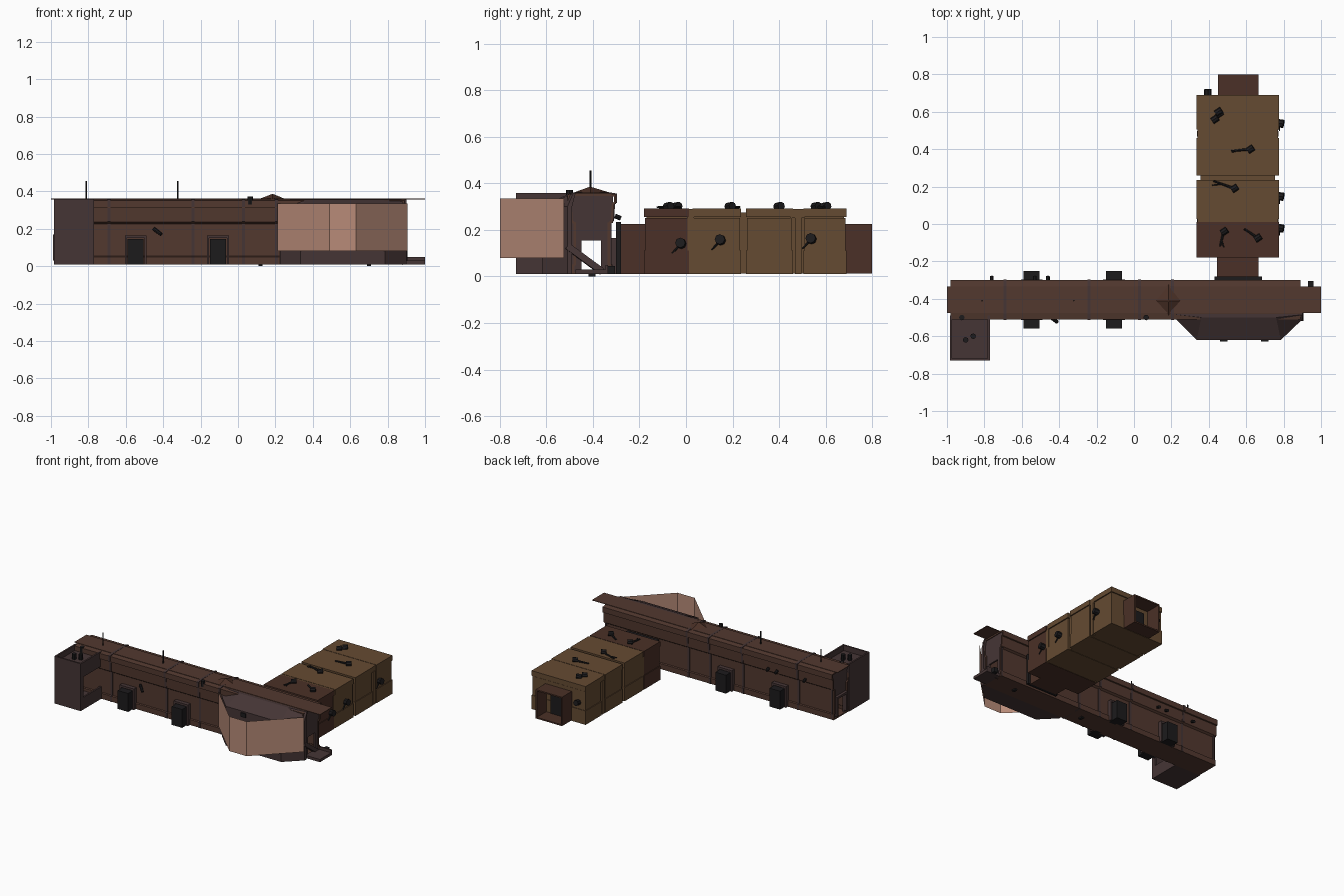
import bpy, bmesh, math, random
from mathutils import Vector
random.seed(4)

def mat(name, c):
    m = bpy.data.materials.new(name)
    m.diffuse_color = (*c, 1)
    return m

RUST = mat("rust", (0.085, 0.04, 0.028))
WALL = mat("wall", (0.06, 0.036, 0.036))
GOLD = mat("ochre", (0.13, 0.07, 0.032))
BROWN = mat("brown", (0.07, 0.03, 0.02))
DARK = mat("dark", (0.012, 0.011, 0.012))
PINK = mat("salmon", (0.48, 0.26, 0.19))

def add(name, verts, faces, m):
    me = bpy.data.meshes.new(name)
    me.from_pydata(verts, [], faces)
    bm = bmesh.new(); bm.from_mesh(me)
    bmesh.ops.recalc_face_normals(bm, faces=bm.faces)
    bm.to_mesh(me); bm.free()
    me.materials.append(m)
    o = bpy.data.objects.new(name, me)
    bpy.context.collection.objects.link(o)
    return o

def loft(name, rings, m, caps=True):
    n = len(rings[0])
    verts = [v for r in rings for v in r]
    faces = [(k*n+i, k*n+(i+1) % n, (k+1)*n+(i+1) % n, (k+1)*n+i)
             for k in range(len(rings)-1) for i in range(n)]
    if caps:
        faces += [tuple(range(n)), tuple(range(len(verts)-n, len(verts)))]
    return add(name, verts, faces, m)

def box(name, x0, x1, y0, y1, z0, z1, m):
    ring = lambda z: [(x0, y0, z), (x1, y0, z), (x1, y1, z), (x0, y1, z)]
    return loft(name, [ring(z0), ring(z1)], m)

def rod(name, p, q, r, m, n=8, taper=1.0):
    p, q = Vector(p), Vector(q)
    d = (q - p).normalized()
    u = d.orthogonal().normalized(); v = d.cross(u)
    ring = lambda c, s: [c + (u*math.cos(a) + v*math.sin(a))*s
                         for a in (2*math.pi*i/n for i in range(n))]
    return loft(name, [ring(p, r), ring(q, r*taper)], m)

def shell(o, t):
    s = o.modifiers.new("shell", 'SOLIDIFY')
    s.thickness = t; s.offset = -1
    return o

# Long hall: hollow profile run along x, mirrored about its centre line
CY = -0.405
HALF = [(0.085, 0.01), (0.085, 0.05), (0.078, 0.055), (0.078, 0.225), (0.092, 0.235),
        (0.096, 0.31), (0.105, 0.312), (0.105, 0.352), (0.07, 0.358)]
def section(x, grow=0.0):
    right = [(x, CY + y + grow, z + (grow if z > 0.2 else 0)) for y, z in HALF]
    left = [(x, CY - y - grow, z + (grow if z > 0.2 else 0)) for y, z in reversed(HALF)]
    return right + left
shell(loft("hall", [section(-0.98), section(0.89)], RUST, caps=False), 0.012)

# Ribs around the hall
for x in (-0.69, -0.24, 0.03, 0.205):
    shell(loft("hall_rib", [section(x-0.008, 0.004), section(x+0.008, 0.004)], WALL, caps=False), 0.006)

# End walls with open doorways
for x in (-0.97, 0.872):
    for y0, y1 in ((-0.49, -0.45), (-0.365, -0.32)):
        box("end_wall", x, x+0.012, y0, y1, 0.012, 0.23, WALL)
    box("end_lintel", x, x+0.012, -0.45, -0.365, 0.155, 0.23, WALL)
    box("end_gable", x, x+0.012, -0.497, -0.313, 0.23, 0.35, WALL)

# Flat roof strip projecting at both ends, platform and braces
box("roof_strip", -1.0, 1.0, -0.475, -0.335, 0.357, 0.361, RUST)
box("platform", 0.88, 1.0, -0.475, -0.335, 0.01, 0.03, WALL)
box("platform_rail", 0.9, 1.0, -0.345, -0.335, 0.03, 0.05, WALL)
box("platform_post", 0.93, 0.96, -0.335, -0.305, 0.01, 0.045, DARK)
rod("end_brace", (0.89, -0.51, 0.13), (0.89, -0.36, 0.02), 0.02, WALL, 4)
box("left_end_frame", -0.99, -0.97, -0.47, -0.345, 0.155, 0.17, WALL)
for y in (-0.47, -0.36):
    box("left_end_jamb", -0.99, -0.97, y, y+0.015, 0.03, 0.17, WALL)

# Doorways on both long sides
for x in (-0.547, -0.107):
    for s in (-1, 1):
        def yy(a, b):
            return sorted((CY + s*a, CY + s*b))
        box("porch", x-0.043, x+0.043, *yy(0.07, 0.153), 0.01, 0.145, DARK)
        for dx in (-0.058, 0.048):
            box("door_jamb", x+dx, x+dx+0.01, *yy(0.07, 0.108), 0.01, 0.16, WALL)
        box("door_head", x-0.058, x+0.058, *yy(0.07, 0.108), 0.15, 0.165, WALL)

# Hollow corner tower with open side and sunken top
X0, X1, Y0, Y1 = -0.985, -0.77, -0.73, -0.49
box("tower_front", X0, X1, Y0, Y0+0.012, 0.01, 0.358, WALL)
box("tower_left", X0, X0+0.012, Y0, Y1, 0.01, 0.358, WALL)
box("tower_floor", X0, X1, Y0, Y1, 0.01, 0.03, WALL)
box("tower_top", X0, X1, Y0, Y1, 0.30, 0.318, WALL)
box("tower_right_low", X1-0.012, X1, Y0, Y1, 0.01, 0.1, WALL)
box("tower_right_high", X1-0.012, X1, Y0, Y1, 0.25, 0.358, WALL)
box("tower_right_post", X1-0.012, X1, Y0, Y0+0.03, 0.1, 0.25, WALL)

# Bay with sloping roof
foot = [(0.225, -0.49), (0.225, -0.51), (0.335, -0.62), (0.785, -0.62), (0.9, -0.51), (0.9, -0.49)]
crown = [(0.225, -0.475), (0.225, -0.485), (0.36, -0.5), (0.76, -0.5), (0.9, -0.485), (0.9, -0.475)]
loft("bay", [[(x, y, 0.01) for x, y in foot], [(x, y, 0.30) for x, y in foot],
             [(x, y, 0.357) for x, y in crown]], WALL)
for x in (0.48, 0.70):
    box("bay_bracket", x-0.02, x+0.02, -0.628, -0.615, 0.26, 0.29, DARK)
for x in (0.12, 0.7):
    box("foot", x-0.01, x+0.01, -0.42, -0.39, 0.0, 0.015, DARK)

# Three thin upright panels in front of the bay
line = [(0.21, -0.525), (0.49, -0.80), (0.63, -0.80), (0.905, -0.525)]
for a, b in zip(line, line[1:]):
    add("screen_panel", [(*a, 0.08), (*b, 0.08), (*b, 0.335), (*a, 0.335)], [(0, 1, 2, 3)], PINK)

# Roof gable, antennas and roof clutter
loft("roof_gable", [[(0.11, -0.41, 0.358), (0.185, -0.49, 0.358), (0.255, -0.41, 0.358), (0.185, -0.32, 0.358)],
                    [(0.18, -0.412, 0.385), (0.185, -0.415, 0.385), (0.19, -0.412, 0.385), (0.185, -0.408, 0.385)]], BROWN)
for x in (-0.812, -0.322):
    rod("antenna", (x, -0.41, 0.355), (x, -0.41, 0.455), 0.004, DARK, 6)
for x, y in ((-0.9, -0.62), (-0.86, -0.6), (-0.92, -0.5)):
    rod("roof_knob", (x, y, 0.315), (x, y, 0.358), 0.015, DARK)
rod("roof_knob", (0.065, -0.5, 0.33), (0.065, -0.5, 0.372), 0.015, DARK)
rod("wall_lamp", (-0.45, -0.495, 0.2), (-0.41, -0.525, 0.17), 0.01, DARK)
for x in (-0.76, -0.53, -0.46):
    rod("back_lamp", (x, -0.305, 0.26), (x, -0.28, 0.25), 0.01, DARK)

# Rear block: core, four segments with cap slabs, grooves between
box("block_core", 0.355, 0.755, -0.17, 0.68, 0.012, 0.275, GOLD)
for i, (a, b) in enumerate(((-0.18, 0.012), (0.028, 0.236), (0.258, 0.46), (0.505, 0.69))):
    m = BROWN if i == 0 else GOLD
    box("block_lower", 0.335, 0.775, a, b, 0.01, 0.112, m)
    box("block_upper", 0.34, 0.77, a+0.004, b-0.004, 0.112, 0.252, m)
    box("block_cap", 0.335, 0.775, a, b, 0.255, 0.292, m)
box("cap_bridge", 0.34, 0.77, 0.45, 0.51, 0.252, 0.29, GOLD)
box("cap_bridge", 0.34, 0.77, 0.01, 0.03, 0.252, 0.29, GOLD)
for y in (0.02, 0.482):
    for x in (0.343, 0.767):
        box("pilaster", x-0.006, x+0.006, y-0.014, y+0.014, 0.01, 0.255, GOLD)

# Link to the hall, and open vestibule at the back
box("link", 0.445, 0.665, -0.29, -0.17, 0.01, 0.225, BROWN)
box("link_collar", 0.43, 0.685, -0.30, -0.28, 0.01, 0.235, DARK)
def frame(y):
    return [(0.45, y, 0.012), (0.665, y, 0.012), (0.665, y, 0.225), (0.45, y, 0.225)]
shell(loft("vestibule", [frame(0.68), frame(0.80)], BROWN, caps=False), 0.014)
box("vestibule_door", 0.50, 0.615, 0.685, 0.70, 0.025, 0.18, DARK)

# Knobs with thin twigs on the block roof and sides
for x, y, dx, dy in ((0.45, 0.6, -0.03, -0.05), (0.43, 0.56, 0.05, 0.03), (0.62, 0.4, -0.1, -0.01),
                     (0.535, 0.19, -0.11, 0.04), (0.48, -0.04, -0.02, -0.08), (0.66, -0.075, -0.07, 0.05)):
    rod("roof_stub", (x-0.012, y-0.01, 0.30), (x+0.018, y+0.01, 0.303), 0.018, DARK)
    rod("roof_twig", (x, y, 0.298), (x+dx, y+dy, 0.298), 0.008, DARK, 6, 0.6)
    t = random.uniform(-0.03, 0.03)
    rod("roof_twig", (x+dx*0.6, y+dy*0.6, 0.298), (x+dx+t*dy*10, y+dy-t*dx*10, 0.298), 0.005, DARK, 6, 0.6)
for y, z in ((-0.02, 0.14), (0.15, 0.155), (0.54, 0.16)):
    rod("side_stub", (0.765, y, z), (0.80, y-0.005, z+0.005), 0.022, DARK)
    rod("side_twig", (0.775, y, z), (0.778, y-0.04, z-0.04), 0.006, DARK, 6, 0.6)
rod("back_stub", (0.395, 0.68, 0.16), (0.395, 0.72, 0.165), 0.02, DARK)
